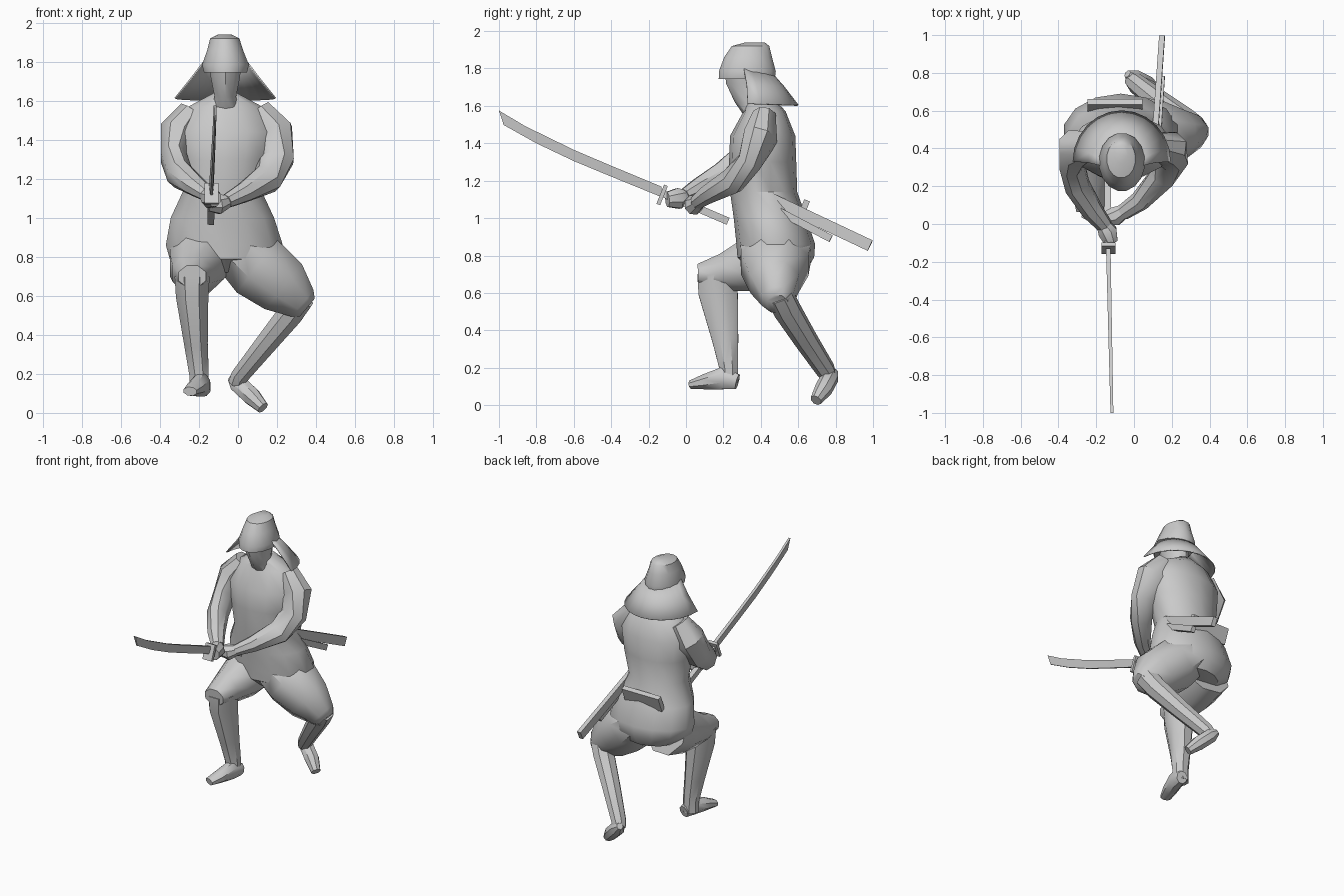
import bpy, bmesh, math
from mathutils import Vector

grey = bpy.data.materials.new("clay_grey")
grey.diffuse_color = (0.59, 0.59, 0.59, 1)
X, Y, Z = Vector((1, 0, 0)), Vector((0, 1, 0)), Vector((0, 0, 1))


def finish(name, bm, angle=40):
    bmesh.ops.recalc_face_normals(bm, faces=bm.faces)
    me = bpy.data.meshes.new(name)
    bm.to_mesh(me)
    bm.free()
    ob = bpy.data.objects.new(name, me)
    bpy.context.collection.objects.link(ob)
    me.materials.append(grey)
    bpy.ops.object.select_all(action='DESELECT')
    ob.select_set(True)
    bpy.context.view_layer.objects.active = ob
    bpy.ops.object.shade_smooth_by_angle(angle=math.radians(angle))
    return ob


def skin(bm, loops, closed=True, caps=True):
    n = len(loops[0])
    for p, q in zip(loops, loops[1:]):
        for i in range(n if closed else n - 1):
            j = (i + 1) % n
            bm.faces.new((p[i], p[j], q[j], q[i]))
    if caps:
        bm.faces.new(loops[0])
        bm.faces.new(loops[-1])


def loft(name, rings, ref=X, axis=None, sides=8, angle=40):
    """Oval rings (x, y, z, radius along ref, other radius) skinned along a path."""
    bm = bmesh.new()
    pts = [Vector(r[:3]) for r in rings]
    loops = []
    for k, r in enumerate(rings):
        t = axis or (pts[min(k + 1, len(pts) - 1)] - pts[max(k - 1, 0)]).normalized()
        u = (ref - t * ref.dot(t)).normalized()
        v = t.cross(u)
        angs = [2 * math.pi * (i + 0.5) / sides for i in range(sides)]
        f = 1 / math.cos(math.pi / sides)
        loops.append([bm.verts.new(pts[k] + f * (u * r[3] * math.cos(a) + v * r[4] * math.sin(a)))
                      for a in angs])
    skin(bm, loops)
    return finish(name, bm, angle)


# Torso and hips
loft("torso", [(-.065, .40, 1.64, .06, .07), (-.065, .42, 1.57, .19, .11),
               (-.065, .41, 1.44, .26, .17), (-.07, .41, 1.3, .24, .175),
               (-.08, .415, 1.14, .2, .175), (-.08, .45, 1.0, .265, .19),
               (-.07, .48, .86, .3, .205), (-.07, .48, .79, .28, .2),
               (-.07, .5, .72, .18, .14)], axis=Z, sides=14)

# Head, tucked under the hat
loft("head", [(-.065, .33, 1.82, .085, .12), (-.065, .33, 1.72, .075, .11),
              (-.065, .35, 1.62, .055, .085), (-.065, .40, 1.54, .08, .08)], axis=Z, sides=10)

# Hat crown with its short front peak
loft("hat_crown", [(-.068, .37, 1.94, .035, .05), (-.068, .345, 1.92, .075, .1),
                   (-.066, .332, 1.86, .092, .128), (-.064, .328, 1.785, .12, .152),
                   (-.064, .325, 1.745, .11, .15)], axis=Z, sides=16)

# Flared guard around the back half of the hat
bm = bmesh.new()
loops = []
for rx, ry, cy, z in ((.115, .14, .31, 1.8), (.18, .2, .325, 1.715), (.26, .272, .33, 1.615)):
    loops.append([bm.verts.new((-.065 + rx * math.cos(a), cy + ry * math.sin(a), z - .01 * math.sin(a)))
                  for a in [math.pi * i / 12 for i in range(13)]])
skin(bm, loops, closed=False, caps=False)
guard = finish("hat_neck_guard", bm)
mod = guard.modifiers.new("thickness", 'SOLIDIFY')
mod.thickness = .008

# Arms: sleeve down to wrist, then closed hand
loft("right_arm", [(-.24, .42, 1.55, .06, .07), (-.31, .40, 1.44, .09, .1),
                   (-.33, .32, 1.31, .065, .09), (-.30, .2, 1.225, .065, .075),
                   (-.22, .07, 1.165, .055, .05), (-.155, -.01, 1.12, .04, .035)])
loft("right_hand", [(-.165, .0, 1.12, .035, .03), (-.14, -.04, 1.105, .05, .055),
                    (-.12, -.1, 1.1, .035, .04)])
loft("left_arm", [(.1, .42, 1.55, .06, .07), (.18, .40, 1.44, .09, .1),
                  (.2, .34, 1.3, .065, .085), (.15, .25, 1.2, .065, .075),
                  (.03, .12, 1.13, .05, .05), (-.06, .06, 1.085, .04, .035)], ref=Y)
loft("left_hand", [(-.05, .07, 1.085, .035, .03), (-.1, .04, 1.07, .05, .05),
                   (-.15, .03, 1.07, .035, .035)], ref=Y)

# Planted front leg: baggy thigh, shin, foot
loft("right_thigh", [(-.19, .49, .81, .16, .17), (-.21, .35, .75, .14, .145),
                     (-.235, .2, .71, .1, .1), (-.235, .065, .7, .07, .055)], angle=50)
loft("right_shin", [(-.235, .17, .7, .09, .11), (-.235, .172, .6, .083, .105),
                    (-.215, .21, .35, .06, .07), (-.2, .228, .2, .05, .05),
                    (-.2, .23, .12, .05, .05)])
loft("right_foot", [(-.175, .275, .125, .035, .04), (-.19, .2, .145, .048, .06),
                    (-.22, .1, .125, .045, .04), (-.245, .025, .11, .035, .022)])

# Trailing back leg, turned outward
loft("left_thigh", [(-.0, .48, .83, .19, .14), (.1, .475, .75, .18, .17),
                    (.23, .475, .65, .13, .15), (.325, .49, .565, .085, .09),
                    (.355, .49, .54, .055, .06)], ref=Y, angle=50)
loft("left_shin", [(.32, .5, .59, .07, .07), (.27, .54, .51, .07, .065),
                   (.14, .64, .35, .06, .055), (.01, .745, .19, .05, .045),
                   (-.01, .765, .15, .04, .04)], ref=Y)
loft("left_foot", [(-.035, .795, .18, .02, .02), (.0, .77, .15, .045, .045),
                   (.07, .735, .085, .045, .045), (.128, .695, .026, .03, .03)], ref=Y)


def bar(name, a, b, width, height):
    """Square-section bar between two points."""
    return loft(name, [(*a, width / 2, height / 2), (*b, width / 2, height / 2)], sides=4, angle=20)


# Curved blade: strip profile in the side plane, thin in x
upper = [(-.13, 1.168), (-.4, 1.28), (-.6, 1.365), (-.86, 1.492), (-1, 1.575)]
lower = [(-.13, 1.112), (-.4, 1.222), (-.6, 1.305), (-.8, 1.4), (-.975, 1.498)]
bm = bmesh.new()
loops = []
for (y1, z1), (y2, z2) in zip(upper, lower):
    cx, w = -.136 - .022 * (y1 + .13), .012 - .005 * abs(y1 + .13)
    loops.append([bm.verts.new(c) for c in ((cx - w, y1, z1), (cx + w, y1, z1),
                                            (cx + w * .5, y2, z2), (cx - w * .5, y2, z2))])
skin(bm, loops)
finish("blade", bm, 20)
bar("sword_guard", (-.135, -.138, 1.128), (-.135, -.118, 1.12), .072, .11)
bar("sword_grip", (-.136, -.13, 1.135), (-.14, .225, .983), .035, .04)

# Scabbards hanging behind the hip
bar("long_scabbard", (.11, .45, 1.105), (.148, .985, .853), .03, .062)
bar("short_scabbard", (.13, .5, 1.035), (.148, .775, .89), .03, .04)

# Flat belt knot on the back of the waist
bar("belt_knot", (-.1, .612, 1.05), (-.1, .642, 1.038), .29, .11)
